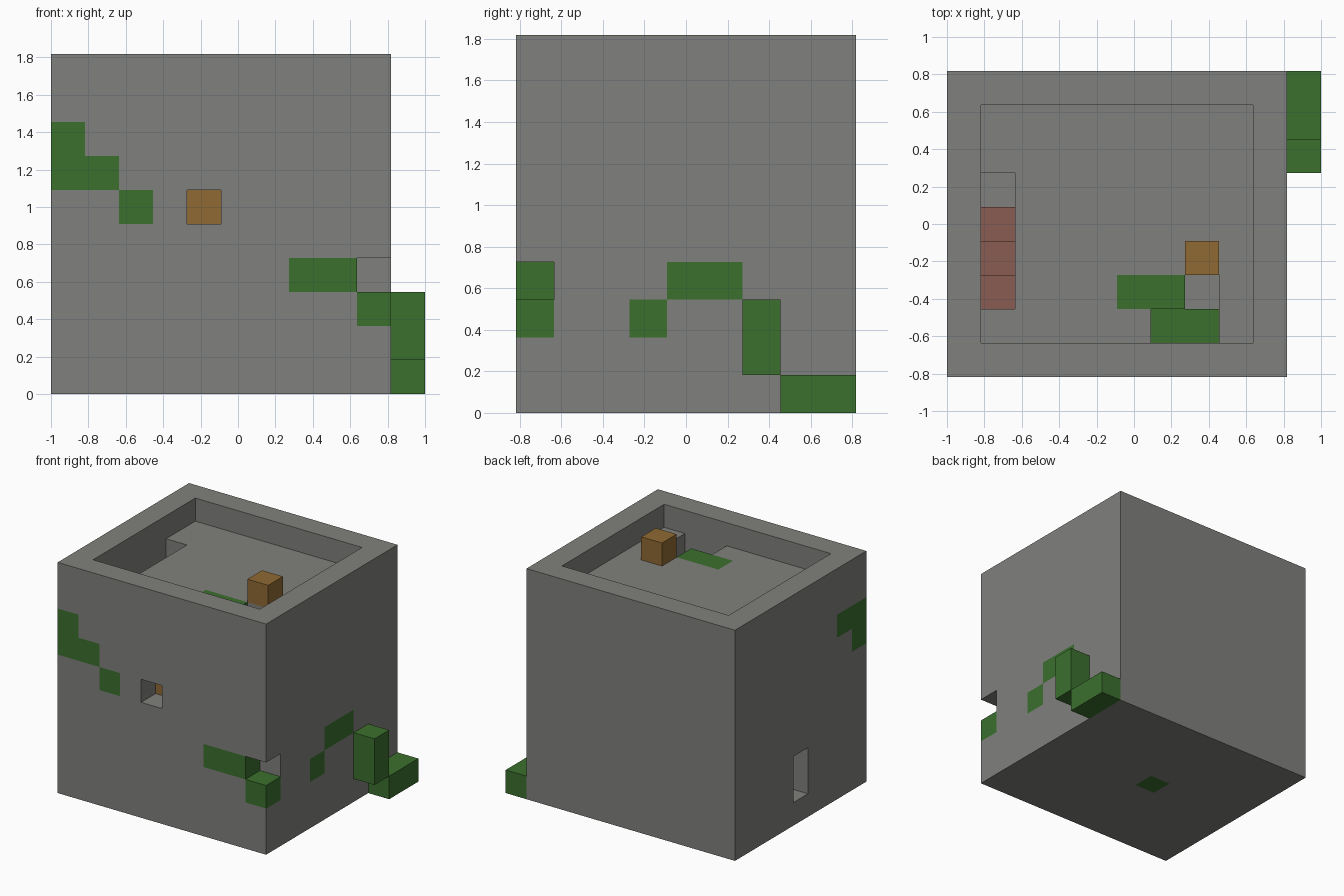
import bpy
import bmesh
from mathutils import Vector

U = 2 / 11                        # edge of one building block
ORIGIN = Vector((-1, -4.5 * U, 0))
NX, NY, NZ = 10, 9, 10            # tower size in blocks

cube = bpy.data.objects.get("Cube")
if cube:
    bpy.data.objects.remove(cube, do_unlink=True)


def material(name, rgb):
    mat = bpy.data.materials.new(name)
    mat.use_nodes = True
    colour = (*rgb, 1)
    mat.diffuse_color = colour
    bsdf = next(n for n in mat.node_tree.nodes if n.type == 'BSDF_PRINCIPLED')
    bsdf.inputs["Base Color"].default_value = colour
    return mat


STONE = material("grey_stone", (0.216, 0.216, 0.205))
MOSS = material("green_moss", (0.044, 0.162, 0.027))
WOOD = material("orange_wood", (0.279, 0.144, 0.034))
BRICK = material("red_brick", (0.254, 0.107, 0.084))


def box(xs, ys, zs):
    """Set of blocks in the given inclusive (first, last) ranges."""
    return {(x, y, z)
            for x in range(xs[0], xs[1] + 1)
            for y in range(ys[0], ys[1] + 1)
            for z in range(zs[0], zs[1] + 1)}


# Outer walls, with the parapet on top
walls = box((0, NX - 1), (0, NY - 1), (0, NZ - 1))
walls -= box((1, NX - 2), (1, NY - 2), (0, NZ - 1))
walls -= box((0, 0), (4, 4), (1, 2))      # doorway
walls -= box((4, 4), (0, 0), (5, 5))      # front window
walls -= box((9, 9), (0, 0), (3, 3))      # broken corner

# Ground floor, upper floor and roof
floors = set()
for level in (0, 4, 8):
    floors |= box((1, NX - 2), (1, NY - 2), (level, level))
floors -= box((1, 1), (2, 5), (8, 8))     # stairwell
floors -= box((6, 7), (1, 1), (8, 8))     # collapsed roof
floors -= box((7, 7), (2, 2), (8, 8))
floors -= box((7, 7), (2, 2), (4, 4))     # collapsed upper floor

tower = walls | floors

# Mossy blocks of the tower
mossy = set()
for patch in (
    ((0, 1), (0, 0), (6, 6)), ((0, 0), (0, 1), (7, 7)), ((2, 2), (0, 0), (5, 5)),
    ((7, 8), (0, 0), (3, 3)), ((9, 9), (0, 0), (2, 2)),
    ((9, 9), (4, 5), (3, 3)), ((9, 9), (3, 3), (2, 2)),
    ((5, 6), (2, 2), (8, 8)), ((6, 7), (1, 1), (4, 4)), ((4, 4), (4, 4), (0, 0)),
):
    mossy |= box(*patch)

# Rubble, stairs and chests
rubble = box((10, 10), (7, 8), (0, 0)) | box((10, 10), (6, 6), (1, 2))
stairs = {(1, 4 - i, 5 + i) for i in range(3)}
roof_chest = {(7, 3, 9)}
window_chest = {(4, 1, 5)}
solid = tower | rubble | stairs | roof_chest | window_chest


def build(name, cells, mats, rule=lambda cell: 0):
    """Make one mesh from the exposed sides of the blocks."""
    bm = bmesh.new()
    for cell in sorted(cells):
        centre = Vector(cell) + Vector((0.5, 0.5, 0.5))
        for axis in range(3):
            for sign in (-1, 1):
                n = Vector((0, 0, 0))
                n[axis] = sign
                if tuple(int(c + d) for c, d in zip(cell, n)) in solid:
                    continue
                a = Vector((0, 0, 0))
                a[(axis + 1) % 3] = 0.5
                b = n.cross(a)
                mid = centre + n / 2
                verts = [bm.verts.new(ORIGIN + U * (mid + s * a + t * b))
                         for s, t in ((-1, -1), (1, -1), (1, 1), (-1, 1))]
                bm.faces.new(verts).material_index = rule(cell)
    bmesh.ops.remove_doubles(bm, verts=bm.verts, dist=U / 100)
    mesh = bpy.data.meshes.new(name)
    bm.to_mesh(mesh)
    bm.free()
    for mat in mats:
        mesh.materials.append(mat)
    bpy.context.scene.collection.objects.link(bpy.data.objects.new(name, mesh))


build("tower", tower, [STONE, MOSS], lambda cell: int(cell in mossy))
build("mossy_rubble", rubble, [MOSS])
build("brick_stairs", stairs, [BRICK])
build("roof_chest", roof_chest, [WOOD])
build("window_chest", window_chest, [WOOD])
